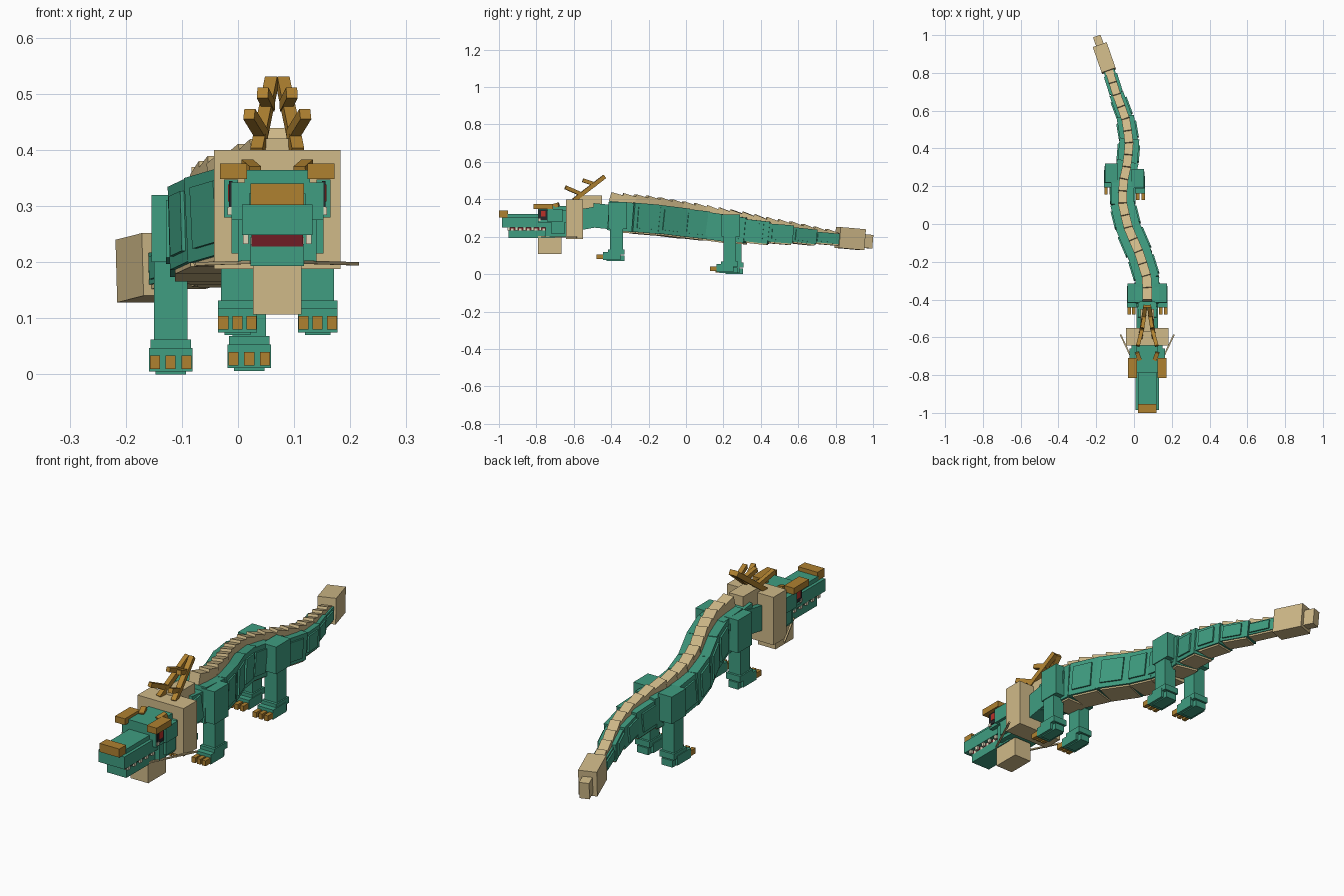
import bpy
from mathutils import Vector, Matrix

old = bpy.data.objects.get("Cube")
if old:
    bpy.data.objects.remove(old, do_unlink=True)


def material(name, rgb):
    m = bpy.data.materials.new(name)
    m.use_nodes = True
    m.diffuse_color = (*rgb, 1)
    m.node_tree.nodes["Principled BSDF"].inputs["Base Color"].default_value = (*rgb, 1)
    return m


TEAL = material("teal scales", (0.05, 0.34, 0.22))
TAN = material("tan fur", (0.63, 0.49, 0.25))
GOLD = material("gold horn", (0.43, 0.22, 0.03))
RED = material("dark red mouth", (0.16, 0.012, 0.018))
IVORY = material("ivory teeth", (0.75, 0.68, 0.5))
DARK = material("dark eye", (0.02, 0.02, 0.025))
IRIS = material("red iris", (0.5, 0.03, 0.02))
CX = 0.07  # centre line of the head


def beam(name, a, b, width, height, mat):
    """Box running from a to b with its top facing up."""
    a, b = Vector(a), Vector(b)
    d = (b - a).normalized()
    side = d.cross(Vector((0, 0, 1))).normalized()
    up = side.cross(d)
    rot = Matrix((side, d, up)).transposed()
    half = Vector((width / 2, (b - a).length / 2, height / 2))
    verts = [rot @ Vector((half.x * x, half.y * y, half.z * z)) + (a + b) / 2
             for x in (-1, 1) for y in (-1, 1) for z in (-1, 1)]
    faces = [(0, 1, 3, 2), (4, 6, 7, 5), (0, 4, 5, 1),
             (2, 3, 7, 6), (0, 2, 6, 4), (1, 5, 7, 3)]
    mesh = bpy.data.meshes.new(name)
    mesh.from_pydata(verts, [], faces)
    mesh.materials.append(mat)
    ob = bpy.data.objects.new(name, mesh)
    bpy.context.collection.objects.link(ob)
    return ob


def box(name, x, y, z, mat):
    """Upright box from (low, high) ranges."""
    cx, cz = sum(x) / 2, sum(z) / 2
    return beam(name, (cx, y[0], cz), (cx, y[1], cz), x[1] - x[0], z[1] - z[0], mat)


def mid(name, half, y, z, mat):
    """Box centred on the head line."""
    return box(name, (CX - half, CX + half), y, z, mat)


# Body stations: x, y, top, bottom, width
stations = [
    (.07, -.41, .39, .235, .12), (.07, -.29, .382, .225, .125), (.03, -.16, .37, .215, .13),
    (-.03, -.02, .35, .2, .13), (-.06, .1, .335, .187, .125), (-.06, .21, .316, .175, .12),
    (-.035, .32, .3, .17, .11), (-.025, .44, .275, .168, .1), (-.045, .56, .256, .168, .085),
    (-.09, .68, .233, .165, .068), (-.133, .815, .21, .165, .05)]


def sample(y):
    """Interpolate a station at a given y."""
    for p, q in zip(stations, stations[1:]):
        if y <= q[1]:
            break
    t = (y - p[1]) / (q[1] - p[1])
    return [u + (v - u) * t for u, v in zip(p, q)]


# Body segments with flank scales and belly plates
for i, (p, q) in enumerate(zip(stations, stations[1:])):
    top, low, w = (p[2] + q[2]) / 2, (p[3] + q[3]) / 2, (p[4] + q[4]) / 2
    drop = (p[2] + p[3] - q[2] - q[3]) / 4
    mz = (top + low) / 2
    a, b = Vector((p[0], p[1], mz + drop)), Vector((q[0], q[1], mz - drop))
    d = b - a
    h = top - low
    beam(f"body_segment_{i}", a - d * .05, b + d * .05, w, h, TEAL)
    beam(f"flank_scale_{i}", a + d * .1, b - d * .2, w + .014, h * .72, TEAL)
    down = Vector((0, 0, -h / 2))
    beam(f"belly_plate_{i}", a + d * .04 + down, b - d * .04 + down, w * .86, .016, TAN)

# Sawtooth spine plates
COUNT = 19
step = 1.215 / COUNT
for i in range(COUNT):
    y0 = -.405 + i * step
    p, q = sample(y0), sample(y0 + step)
    f = 1 - i / COUNT
    rise = .005 + .021 * f
    a = Vector((p[0], p[1], p[2] + rise))
    b = Vector((q[0], q[1], q[2] + rise - .014))
    beam(f"spine_plate_{i}", a, b + (b - a) * .08, .05 - .008 * (1 - f), .03 + .018 * f, TAN)

# Tail tuft
beam("tail_tuft", (-.133, .81, .196), (-.18, .945, .184), .078, .112, TAN)
beam("tail_tip", (-.178, .94, .178), (-.196, .992, .173), .042, .073, TAN)

# Neck, mane and beard
beam("neck_rear", (CX, -.5, .315), (CX, -.4, .305), .1, .13, TEAL)
beam("neck_front", (CX, -.57, .29), (CX, -.43, .315), .115, .11, TEAL)
mid("mane", .113, (-.642, -.55), (.188, .4), TAN)
mid("mane_crest", .035, (-.57, -.45), (.35, .42), TAN)
mid("beard", .043, (-.79, -.665), (.107, .195), TAN)

# Head
mid("skull", .082, (-.79, -.62), (.275, .342), TEAL)
mid("lower_skull", .07, (-.75, -.62), (.2, .28), TEAL)
mid("forehead", .058, (-.79, -.63), (.33, .364), TEAL)
mid("snout", .063, (-.985, -.75), (.248, .303), TEAL)
mid("snout_ridge", .05, (-.955, -.75), (.3, .322), TEAL)
mid("nose", .048, (-1, -.952), (.302, .34), GOLD)
mid("mouth", .046, (-.95, -.74), (.228, .25), RED)
mid("lower_jaw", .048, (-.95, -.7), (.193, .232), TEAL)

# Teeth
for s in (-1, 1):
    for i in range(5):
        y = -.955 + i * .042
        ux, lx = CX + s * .056, CX + s * .043
        box(f"upper_tooth_{s}_{i}", (ux - .005, ux + .005), (y, y + .015), (.232, .25), IVORY)
        box(f"lower_tooth_{s}_{i}", (lx - .005, lx + .005), (y + .02, y + .034), (.23, .245), IVORY)

# Paired head parts
for s, side in ((-1, "right"), (1, "left")):
    def span(a, b):
        return tuple(sorted((CX + s * a, CX + s * b)))

    box(f"{side}_cheek", span(.07, .095), (-.74, -.66), (.28, .347), TEAL)
    box(f"{side}_jowl", span(.06, .082), (-.72, -.65), (.215, .28), TEAL)
    box(f"{side}_brow", span(.054, .102), (-.815, -.71), (.348, .376), GOLD)
    beam(f"{side}_ear", (CX + s * .04, -.72, .36), (CX + s * .054, -.68, .372), .022, .022, GOLD)
    box(f"{side}_eye", span(.08, .086), (-.788, -.742), (.29, .345), DARK)
    box(f"{side}_iris", span(.084, .088), (-.775, -.75), (.308, .338), IRIS)
    box(f"{side}_eye_glint", span(.08, .089), (-.789, -.777), (.284, .298), IVORY)
    beam(f"{side}_whisker", (CX + s * .045, -.79, .2), (CX + s * .142, -.585, .197), .008, .006, TAN)
    # Branching antler
    beam(f"{side}_antler", (CX + s * .036, -.6, .395), (CX + s * .01, -.435, .522), .022, .022, GOLD)
    beam(f"{side}_antler_low_branch", (CX + s * .026, -.555, .425), (CX + s * .05, -.645, .464),
         .02, .02, GOLD)
    beam(f"{side}_antler_high_branch", (CX + s * .014, -.48, .478), (CX + s * .026, -.552, .502),
         .02, .02, GOLD)


def leg(name, x, y, ground, knee, top, shin_w, paw_w):
    """Thigh, shin, paw and three claws; y is the front of the shin."""
    def part(label, half, ys, zs, mat=TEAL):
        box(f"{name}_{label}", (x - half, x + half), ys, zs, mat)

    part("thigh", shin_w / 2 + .004, (y - .005, y + .095), (knee, top))
    part("shin", shin_w / 2, (y + .005, y + .072), (ground + .05, knee + .02))
    part("ankle", shin_w / 2 + .006, (y - .008, y + .082), (ground + .035, ground + .062))
    part("paw", paw_w / 2, (y - .033, y + .06), (ground + .005, ground + .047))
    part("sole", paw_w / 2 - .012, (y - .015, y + .08), (ground, ground + .03))
    for i in (-1, 0, 1):
        cx = x + i * paw_w * .36
        box(f"{name}_claw_{i + 1}", (cx - .009, cx + .009), (y - .068, y - .025),
            (ground + .01, ground + .034), GOLD)


# Legs
leg("front_right_leg", -.001, -.41, .07, .24, .385, .058, .07)
leg("front_left_leg", .142, -.41, .07, .24, .385, .058, .07)
leg("hind_right_leg", -.12, .225, 0, .2, .32, .06, .078)
leg("hind_left_leg", .02, .195, .006, .2, .32, .06, .078)
